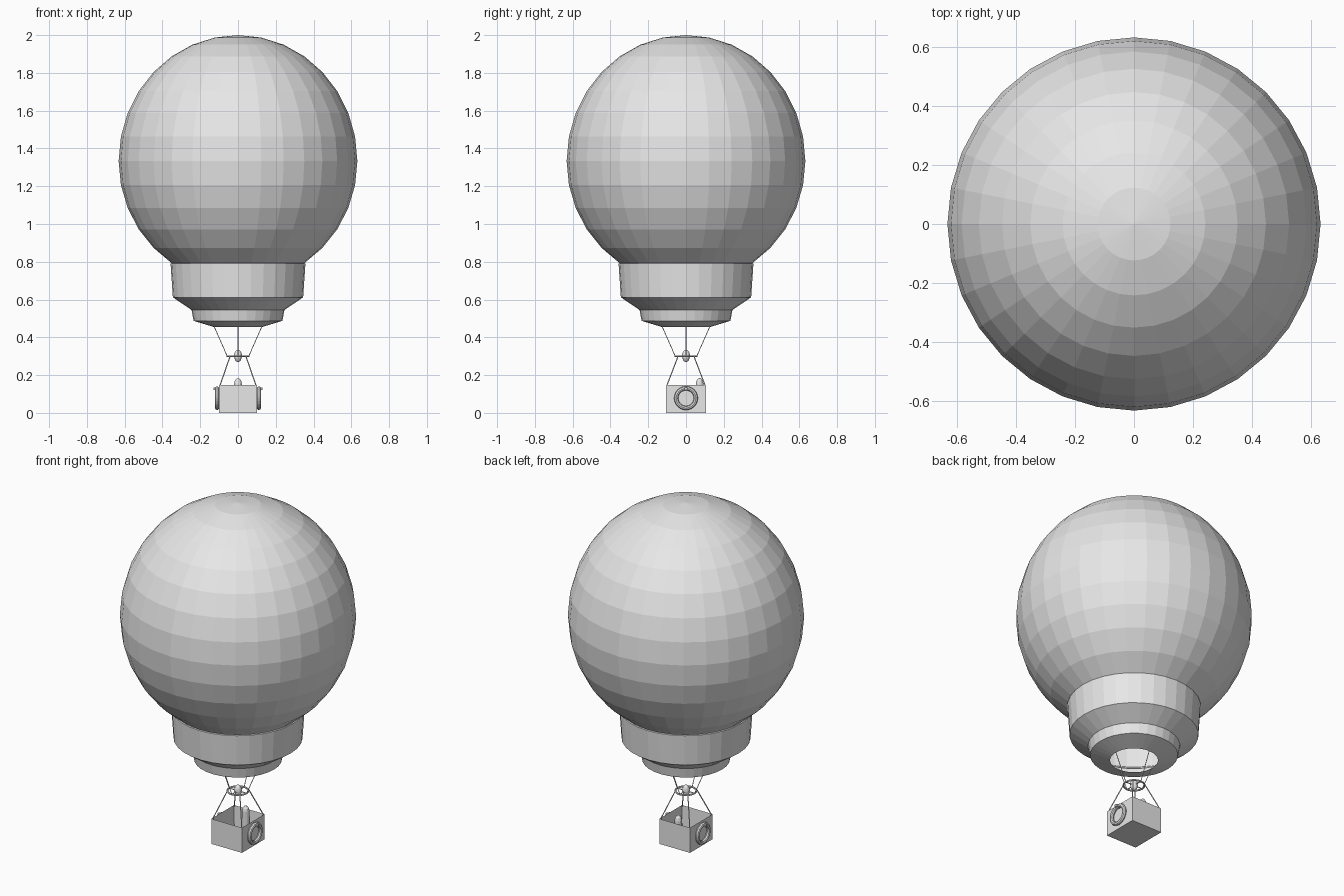
import bpy, bmesh, math
from mathutils import Vector

cube = bpy.data.objects.get("Cube")
if cube:
    bpy.data.objects.remove(cube)

grey = bpy.data.materials.new("plain grey")
grey.use_nodes = True
grey.diffuse_color = (0.8, 0.8, 0.8, 1)
grey.node_tree.nodes["Principled BSDF"].inputs["Base Color"].default_value = (0.8, 0.8, 0.8, 1)


def finish(name, bm):
    bmesh.ops.recalc_face_normals(bm, faces=bm.faces)
    mesh = bpy.data.meshes.new(name)
    bm.to_mesh(mesh)
    bm.free()
    mesh.materials.append(grey)
    obj = bpy.data.objects.new(name, mesh)
    bpy.context.collection.objects.link(obj)
    return obj


def lathe(name, profile, sides):
    """Spin (radius, height) points around the z axis."""
    bm = bmesh.new()
    verts = [bm.verts.new((r, 0, z)) for r, z in profile]
    edges = [bm.edges.new(pair) for pair in zip(verts, verts[1:])]
    bmesh.ops.spin(bm, geom=verts + edges, axis=(0, 0, 1), cent=(0, 0, 0),
                   angle=math.tau, steps=sides, use_duplicate=False)
    bmesh.ops.remove_doubles(bm, verts=bm.verts, dist=0.0005)
    return finish(name, bm)


def circle_profile(major, minor, z, count):
    steps = [math.tau * i / count for i in range(count + 1)]
    return [(major + minor * math.cos(a), z + minor * math.sin(a)) for a in steps]


def rod(name, start, end, radius, sides=6):
    a, b = Vector(start), Vector(end)
    bm = bmesh.new()
    bmesh.ops.create_cone(bm, cap_ends=True, segments=sides, radius1=radius,
                          radius2=radius, depth=(b - a).length)
    obj = finish(name, bm)
    obj.location = (a + b) / 2
    obj.rotation_euler = (b - a).to_track_quat('Z', 'Y').to_euler()
    return obj


def box(name, center, size):
    bm = bmesh.new()
    bmesh.ops.create_cube(bm, size=1)
    bmesh.ops.scale(bm, vec=size, verts=bm.verts)
    bmesh.ops.translate(bm, vec=center, verts=bm.verts)
    return finish(name, bm)


# Envelope: faceted globe running into a stepped skirt with an open mouth
globe = []
for i in range(14):
    a = math.pi * i / 16
    height = 0.667 if i <= 8 else 0.65
    globe.append((0.632 * math.sin(a), 1.333 + height * math.cos(a)))
skirt = [(0.357, 0.79), (0.345, 0.612), (0.246, 0.545), (0.235, 0.487), (0.128, 0.455)]
lathe("envelope", globe + skirt, 32)

# Load ring with crossed spokes and a burner in its middle
lathe("load_ring", circle_profile(0.057, 0.005, 0.30, 6), 20)
rod("ring_spoke_x", (-0.057, 0, 0.30), (0.057, 0, 0.30), 0.003)
rod("ring_spoke_y", (0, -0.057, 0.30), (0, 0.057, 0.30), 0.003)
burner = [(0.021 * math.sin(math.pi * i / 8), 0.302 + 0.033 * math.cos(math.pi * i / 8))
          for i in range(9)]
lathe("burner", burner, 12)

# Upper ropes from the mouth to the ring
for i, (x, y) in enumerate([(1, 0), (0, 1), (-1, 0), (0, -1)]):
    rod(f"upper_rope_{i + 1}", (0.126 * x, 0.126 * y, 0.457), (0.057 * x, 0.057 * y, 0.30), 0.002)

# Lower ropes from the ring to the basket corners
for sx in (-1, 1):
    for sy in (-1, 1):
        rod(f"lower_rope_{'left' if sx > 0 else 'right'}_{'back' if sy > 0 else 'front'}",
            (0.042 * sx, 0.042 * sy, 0.30), (0.096 * sx, 0.102 * sy, 0.143), 0.003)

# Basket: open box with thin walls
bm = bmesh.new()
bmesh.ops.create_cube(bm, size=1)
bmesh.ops.scale(bm, vec=(0.20, 0.212, 0.148), verts=bm.verts)
bmesh.ops.translate(bm, vec=(0, 0, 0.074), verts=bm.verts)
top = max(bm.faces, key=lambda f: f.calc_center_median().z)
bmesh.ops.inset_region(bm, faces=[top], thickness=0.008)
bmesh.ops.translate(bm, vec=(0, 0, -0.138), verts=top.verts)
finish("basket", bm)

# Side float rings, each hung from a small peg
for side, s in (("left", 1), ("right", -1)):
    ring = lathe(f"float_ring_{side}", circle_profile(0.052, 0.011, 0, 8), 24)
    ring.rotation_euler = (0, math.pi / 2, 0)
    ring.location = (0.111 * s, 0, 0.078)
    box(f"ring_peg_{side}", (0.115 * s, 0, 0.128), (0.03, 0.014, 0.014))

# Gas bottle standing at the back of the basket
bottle = [(0, 0.01), (0.02, 0.01), (0.02, 0.155), (0.017, 0.17), (0.009, 0.181), (0, 0.185)]
lathe("gas_bottle", bottle, 12).location = (0, 0.072, 0)
